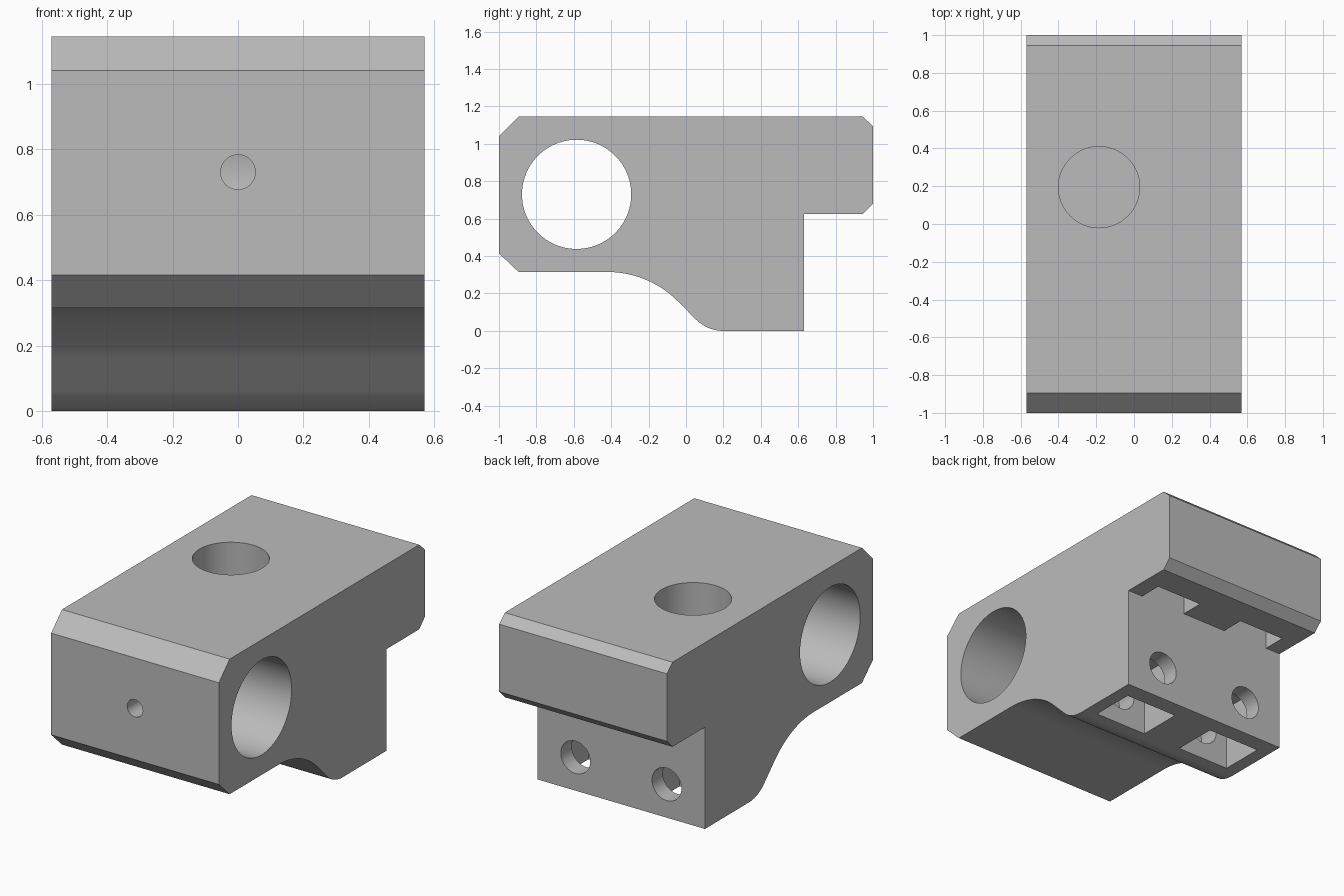
import bpy, bmesh
from math import sin, cos, radians
from mathutils import Matrix, Vector

cube = bpy.data.objects.get("Cube")
if cube:
    bpy.data.objects.remove(cube, do_unlink=True)

HALF = 0.57  # half the block width

grey = bpy.data.materials.new("plain_grey")
grey.use_nodes = True
COLOUR = (0.5, 0.5, 0.5, 1)
grey.diffuse_color = COLOUR
grey.node_tree.nodes["Principled BSDF"].inputs["Base Color"].default_value = COLOUR


def make_object(name, bm):
    bmesh.ops.recalc_face_normals(bm, faces=bm.faces)
    mesh = bpy.data.meshes.new(name)
    bm.to_mesh(mesh)
    bm.free()
    mesh.materials.append(grey)
    ob = bpy.data.objects.new(name, mesh)
    bpy.context.collection.objects.link(ob)
    return ob


def box_cutter(name, low, high):
    low, high = Vector(low), Vector(high)
    bm = bmesh.new()
    bmesh.ops.create_cube(bm, size=1)
    bmesh.ops.scale(bm, vec=high - low, verts=bm.verts)
    bmesh.ops.translate(bm, vec=(low + high) / 2, verts=bm.verts)
    return make_object(name, bm)


def round_cutter(name, start, end, radius, sides=64):
    start, end = Vector(start), Vector(end)
    axis = end - start
    turn = axis.to_track_quat('Z', 'Y').to_matrix().to_4x4()
    bm = bmesh.new()
    bmesh.ops.create_cone(bm, cap_ends=True, segments=sides, radius1=radius,
                          radius2=radius, depth=axis.length,
                          matrix=Matrix.Translation((start + end) / 2) @ turn)
    return make_object(name, bm)


def s_curve(big=0.53, small=0.207, steps=14):
    """Rounded underside running down into the foot, as (y, z) points."""
    angles = [radians(45 * i / steps) for i in range(steps + 1)]
    upper = [(-0.42 + big * sin(a), 0.315 - big * (1 - cos(a))) for a in angles]
    lower = [(0.2 - small * sin(a), small * (1 - cos(a))) for a in reversed(angles)]
    return upper + lower


# Block: side profile extruded across the width
profile = [(-1, 1.04), (-1, 0.415), (-0.895, 0.315)] + s_curve() + [
    (0.63, 0), (0.63, 0.625), (0.945, 0.625), (1, 0.68),
    (1, 1.095), (0.945, 1.145), (-0.895, 1.145)]
bm = bmesh.new()
side = bm.faces.new([bm.verts.new((-HALF, y, z)) for y, z in profile])
extruded = bmesh.ops.extrude_face_region(bm, geom=[side])
bmesh.ops.translate(bm, vec=(2 * HALF, 0, 0),
                    verts=[v for v in extruded["geom"] if isinstance(v, bmesh.types.BMVert)])
block = make_object("clamp_block", bm)

# Cross bore, top bore and set screw hole
cutters = [
    round_cutter("cross_bore", (-1, -0.585, 0.73), (1, -0.585, 0.73), 0.292, 96),
    round_cutter("top_bore", (-0.185, 0.195, 0.57), (-0.185, 0.195, 1.4), 0.215),
    round_cutter("set_screw_hole", (0, -1.2, 0.73), (0, -0.6, 0.73), 0.053, 32),
]

# Nut pockets, screw holes and ledge notches on both sides
for label, s in (("left", 1), ("right", -1)):
    x = 0.31 * s
    cutters += [
        box_cutter(label + "_nut_pocket", (x - 0.178, 0.25, -0.2), (x + 0.178, 0.525, 0.4)),
        round_cutter(label + "_screw_hole", (x, 0.12, 0.205), (x, 0.8, 0.205), 0.1, 48),
        box_cutter(label + "_ledge_notch", (x - 0.157, 0.63, 0.5), (x + 0.157, 0.775, 0.82)),
    ]

bpy.ops.object.select_all(action='DESELECT')
block.select_set(True)
bpy.context.view_layer.objects.active = block
for cutter in cutters:
    mod = block.modifiers.new(cutter.name, 'BOOLEAN')
    mod.operation = 'DIFFERENCE'
    mod.solver = 'EXACT'
    mod.object = cutter
    bpy.ops.object.modifier_apply(modifier=mod.name)
    bpy.data.objects.remove(cutter, do_unlink=True)

bpy.ops.object.shade_smooth_by_angle(angle=radians(25))
